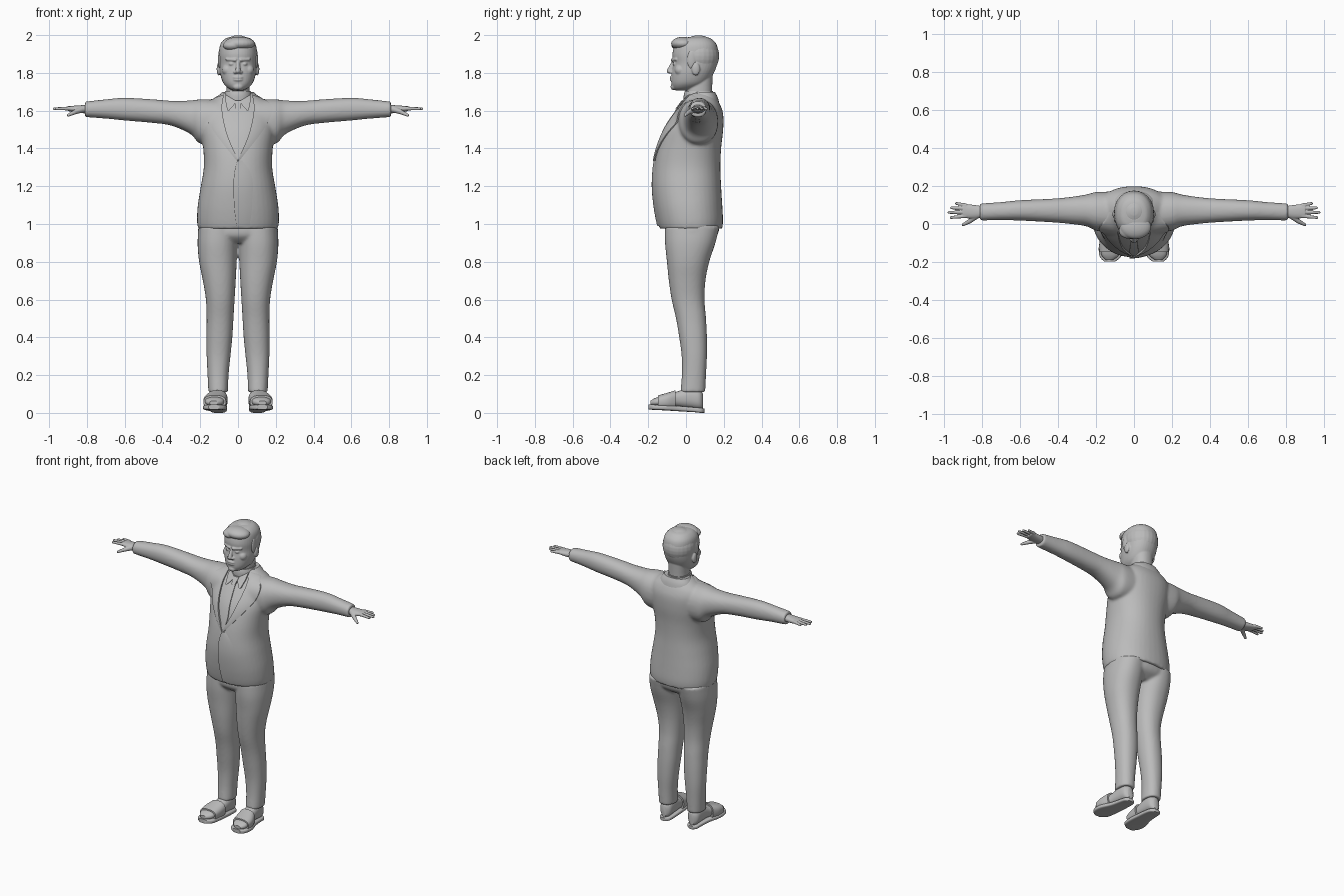
import bpy
import bmesh
import math
from mathutils import Vector, Matrix
from mathutils.bvhtree import BVHTree

default_cube = bpy.data.objects.get("Cube")
if default_cube:
    bpy.data.objects.remove(default_cube, do_unlink=True)

GREY = (0.5, 0.5, 0.5, 1)
grey = bpy.data.materials.new("plain grey")
grey.use_nodes = True
grey.diffuse_color = GREY
for node in grey.node_tree.nodes:
    if node.type == 'BSDF_PRINCIPLED':
        node.inputs["Base Color"].default_value = GREY


def finish(name, bm, voxel=None, smooth=6):
    """Turn a bmesh into an object; a voxel size fuses its pieces smoothly."""
    bmesh.ops.recalc_face_normals(bm, faces=bm.faces)
    mesh = bpy.data.meshes.new(name)
    bm.to_mesh(mesh)
    bm.free()
    mesh.materials.append(grey)
    for poly in mesh.polygons:
        poly.use_smooth = True
    mesh.set_sharp_from_angle(angle=math.radians(40))
    obj = bpy.data.objects.new(name, mesh)
    bpy.context.scene.collection.objects.link(obj)
    if voxel:
        fuse = obj.modifiers.new("fuse", 'REMESH')
        fuse.mode = 'VOXEL'
        fuse.voxel_size = voxel
        fuse.use_smooth_shade = True
        relax = obj.modifiers.new("relax", 'SMOOTH')
        relax.factor = 0.5
        relax.iterations = smooth
    return obj


def spline(rows, steps):
    """Catmull-Rom resampling of the section rows."""
    rows = [Vector(r) for r in rows]
    pts = [rows[0]] + rows + [rows[-1]]
    out = []
    for a, b, c, d in zip(pts, pts[1:], pts[2:], pts[3:]):
        for i in range(steps):
            t = i / steps
            out.append(b + (c - a) * (t / 2) + (a * 2 - b * 5 + c * 4 - d) * (t * t / 2)
                       + (b * 3 - a - c * 3 + d) * (t ** 3 / 2))
    return out + [rows[-1]]


def loft(bm, axis, rows, power=2.2, n=40, steps=4):
    """Rows: position, then low and high bounds on the two other axes.
    Rows of four are symmetric in x: position, half width, low, high."""
    rows = [r if len(r) == 5 else (r[0], -r[1], r[1], r[2], r[3]) for r in rows]
    rings = []
    for t, a0, a1, b0, b1 in spline(rows, steps):
        ring = []
        for k in range(n):
            c, s = math.cos(math.tau * k / n), math.sin(math.tau * k / n)
            a = (a0 + a1) / 2 + (a1 - a0) / 2 * math.copysign(abs(c) ** (2 / power), c)
            b = (b0 + b1) / 2 + (b1 - b0) / 2 * math.copysign(abs(s) ** (2 / power), s)
            ring.append(bm.verts.new({'x': (t, a, b), 'y': (a, t, b), 'z': (a, b, t)}[axis]))
        rings.append(ring)
    for lo, hi in zip(rings, rings[1:]):
        for k in range(n):
            j = (k + 1) % n
            bm.faces.new((lo[k], lo[j], hi[j], hi[k]))
    bm.faces.new(rings[0])
    bm.faces.new(rings[-1])


def blob(bm, centre, radii):
    matrix = Matrix.Translation(centre) @ Matrix.Diagonal((*radii, 1))
    bmesh.ops.create_uvsphere(bm, u_segments=24, v_segments=16, radius=1, matrix=matrix)


def capsule(bm, p, q, r0, r1):
    p, q = Vector(p), Vector(q)
    turn = (q - p).to_track_quat('Z', 'Y').to_matrix().to_4x4()
    bmesh.ops.create_cone(bm, cap_ends=True, segments=16, radius1=r0, radius2=r1,
                          depth=(q - p).length, matrix=Matrix.Translation((p + q) / 2) @ turn)
    blob(bm, p, (r0, r0, r0))
    blob(bm, q, (r1, r1, r1))


def mirror(bm):
    copy = bmesh.ops.duplicate(bm, geom=bm.verts[:] + bm.edges[:] + bm.faces[:])["geom"]
    for v in copy:
        if isinstance(v, bmesh.types.BMVert):
            v.co.x *= -1


def drape(name, left, right, tree, off=(0.006, 0.006), flip=False):
    """Lay a thin panel between two (x, z) edges on the front of a body."""
    def walk(pts):
        return spline(pts, 8)
    rows = list(zip(walk(left), walk(right)))
    rows = rows[:1] + rows + rows[-1:]
    across = [0] + [j / 12 for j in range(13)] + [1]
    bm = bmesh.new()
    grid = []
    for i, (l, r) in enumerate(rows):
        line = []
        for j, t in enumerate(across):
            x, z = l.lerp(r, t)
            x = -x if flip else x
            hit = tree.ray_cast(Vector((x, -1, z)), Vector((0, 1, 0)))[0]
            hit = hit or tree.find_nearest(Vector((x, 0, z)))[0]
            rim = i in (0, len(rows) - 1) or j in (0, len(across) - 1)
            lift = -0.004 if rim else off[0] + (off[1] - off[0]) * t
            line.append(bm.verts.new((x, hit.y - lift, z)))
        grid.append(line)
    for a, b in zip(grid, grid[1:]):
        for j in range(len(a) - 1):
            face = (a[j], a[j + 1], b[j + 1], b[j])
            bm.faces.new(face)
    bm.normal_update()
    obj = finish(name, bm)
    if sum(p.normal.y * p.area for p in obj.data.polygons) > 0:
        obj.data.flip_normals()


# Jacket: sleeves and body fused together
bm = bmesh.new()
loft(bm, 'x', [(.1, -.05, .17, 1.42, 1.66), (.2, -.035, .168, 1.425, 1.66),
               (.25, -.012, .155, 1.475, 1.654), (.35, .002, .14, 1.52, 1.652),
               (.45, .01, .132, 1.535, 1.66), (.6, .018, .125, 1.548, 1.668),
               (.7, .02, .115, 1.558, 1.66), (.81, .018, .108, 1.566, 1.648)])
mirror(bm)
loft(bm, 'z', [(.975, .212, -.14, .192), (1.02, .217, -.152, .196), (1.1, .213, -.166, .192),
               (1.2, .197, -.175, .186), (1.3, .181, -.169, .182), (1.4, .184, -.15, .186),
               (1.5, .197, -.115, .197), (1.58, .195, -.065, .197), (1.63, .175, -.025, .182),
               (1.665, .13, 0, .162), (1.695, .08, .02, .142)])
jacket = finish("jacket", bm, 0.008, 8)

# Trousers: two legs and the seat
bm = bmesh.new()
loft(bm, 'z', [(.11, .053, .157, -.03, .102), (.2, .05, .161, -.022, .106),
               (.3, .04, .166, -.023, .111), (.4, .03, .167, -.036, .111),
               (.5, .024, .166, -.053, .106), (.6, .018, .17, -.076, .098),
               (.7, .012, .186, -.091, .103), (.8, .007, .206, -.101, .123),
               (.9, .003, .214, -.111, .156), (.99, .001, .208, -.111, .178)])
mirror(bm)
loft(bm, 'z', [(.9, .12, -.07, .11), (.94, .206, -.109, .165), (1.0, .207, -.11, .18)])
finish("trousers", bm, 0.008, 6)

# Hands
FINGERS = [(.098, .94, .108), (.082, .966, .085), (.062, .98, .061), (.042, .968, .034)]
for side in ("left", "right"):
    bm = bmesh.new()
    loft(bm, 'x', [(.79, .035, .093, 1.585, 1.632), (.84, .028, .1, 1.588, 1.628),
                   (.9, .032, .107, 1.598, 1.624)])
    for y, tip, tip_y in FINGERS:
        capsule(bm, (.885, y, 1.612), (tip - .007, tip_y, 1.61), .0105, .0075)
    capsule(bm, (.83, .042, 1.605), (.865, .014, 1.592), .017, .012)
    capsule(bm, (.865, .014, 1.592), (.898, -.004, 1.576), .012, .008)
    if side == "right":
        for v in bm.verts:
            v.co.x *= -1
    finish(side + "_hand", bm, 0.003, 4)

# Feet, sandal soles and straps
FOOT_PARTS = {
    "sole": (4, [(-.198, .1, .155, .018, .044), (-.17, .068, .18, .016, .044),
                 (-.11, .058, .184, .013, .042), (-.03, .058, .158, .008, .036),
                 (.04, .06, .147, .004, .03), (.08, .068, .14, 0, .026),
                 (.097, .09, .12, 0, .022)]),
    "foot": (2.3, [(-.188, .108, .15, .042, .064), (-.16, .078, .172, .036, .08),
                   (-.1, .068, .172, .034, .096), (-.04, .064, .153, .03, .115),
                   (.02, .062, .147, .025, .135), (.07, .065, .142, .02, .125),
                   (.09, .085, .122, .024, .1)]),
    "strap": (2.6, [(-.147, .064, .182, .02, .093), (-.1, .058, .182, .018, .106),
                    (-.055, .055, .166, .016, .12)]),
}
for side, sign in (("left", 1), ("right", -1)):
    for part, (power, rows) in FOOT_PARTS.items():
        bm = bmesh.new()
        loft(bm, 'y', rows, power)
        for v in bm.verts:
            v.co.x *= sign
        finish(side + "_" + part, bm)

# Head with neck and facial features
bm = bmesh.new()
capsule(bm, (.014, -.072, 1.868), (.06, -.052, 1.872), .009, .007)
blob(bm, (.034, -.058, 1.847), (.015, .013, .009))
blob(bm, (.014, -.078, 1.804), (.011, .012, .009))
blob(bm, (.055, -.03, 1.815), (.03, .03, .03))
blob(bm, (.102, .052, 1.82), (.011, .022, .034))
mirror(bm)
loft(bm, 'z', [(1.708, .03, -.058, .02), (1.722, .056, -.071, .07), (1.75, .08, -.078, .115),
               (1.8, .095, -.076, .148), (1.85, .099, -.068, .166), (1.9, .101, -.072, .171),
               (1.95, .094, -.058, .162), (1.98, .07, -.025, .135), (1.99, .04, .02, .11)])
loft(bm, 'z', [(1.6, .065, 0, .14), (1.7, .062, 0, .138), (1.8, .064, .02, .142)])
capsule(bm, (0, -.069, 1.855), (0, -.088, 1.81), .009, .014)
for z, reach in ((1.776, -.076), (1.763, -.075)):
    blob(bm, (0, reach, z), (.026, .011, .007))
blob(bm, (0, -.062, 1.726), (.028, .02, .018))
finish("head", bm, 0.004, 4)

# Hair: cap with a swept fringe
bm = bmesh.new()
blob(bm, (0, .066, 1.89), (.105, .11, .109))
blob(bm, (.008, -.015, 1.955), (.082, .064, .036))
blob(bm, (-.03, -.035, 1.945), (.05, .042, .028))
for x in (-.096, .096):
    blob(bm, (x, .03, 1.87), (.01, .024, .05))
finish("hair", bm, 0.004, 4)

# Collars around the neck
bm = bmesh.new()
loft(bm, 'z', [(1.64, .078, -.012, .145), (1.68, .073, -.012, .144), (1.704, .067, -.006, .143)])
finish("shirt_collar", bm)
bm = bmesh.new()
loft(bm, 'z', [(1.63, .12, .03, .178), (1.67, .107, .03, .168), (1.698, .085, .035, .154)])
finish("jacket_collar", bm)

# Lapels, shirt wings, tie and front overlap laid over the jacket
bpy.context.view_layer.update()
body = BVHTree.FromObject(jacket, bpy.context.evaluated_depsgraph_get())
for side, flip in (("left", False), ("right", True)):
    drape(side + "_lapel", [(.075, 1.685), (.084, 1.6), (.056, 1.47), (-.003, 1.335)],
          [(.115, 1.672), (.182, 1.62), (.142, 1.51), (.003, 1.33)], body, (.012, .007), flip)
    drape(side + "_shirt_wing", [(.012, 1.652), (.022, 1.63), (.046, 1.602)],
          [(.066, 1.685), (.066, 1.65), (.056, 1.602)], body, (.012, .012), flip)
drape("tie", [(-.01, 1.625), (-.02, 1.5), (-.024, 1.42), (-.004, 1.34)],
      [(.01, 1.625), (.02, 1.5), (.024, 1.42), (.004, 1.34)], body)
drape("tie_knot", [(-.021, 1.655), (-.012, 1.612)], [(.021, 1.655), (.012, 1.612)],
      body, (.016, .016))
drape("front_overlap", [(-.004, 1.335), (-.022, 1.25), (-.021, 1.1), (-.008, .99)],
      [(.03, 1.335), (.1, 1.25), (.1, 1.1), (.08, .99)], body, (.008, -.002))
